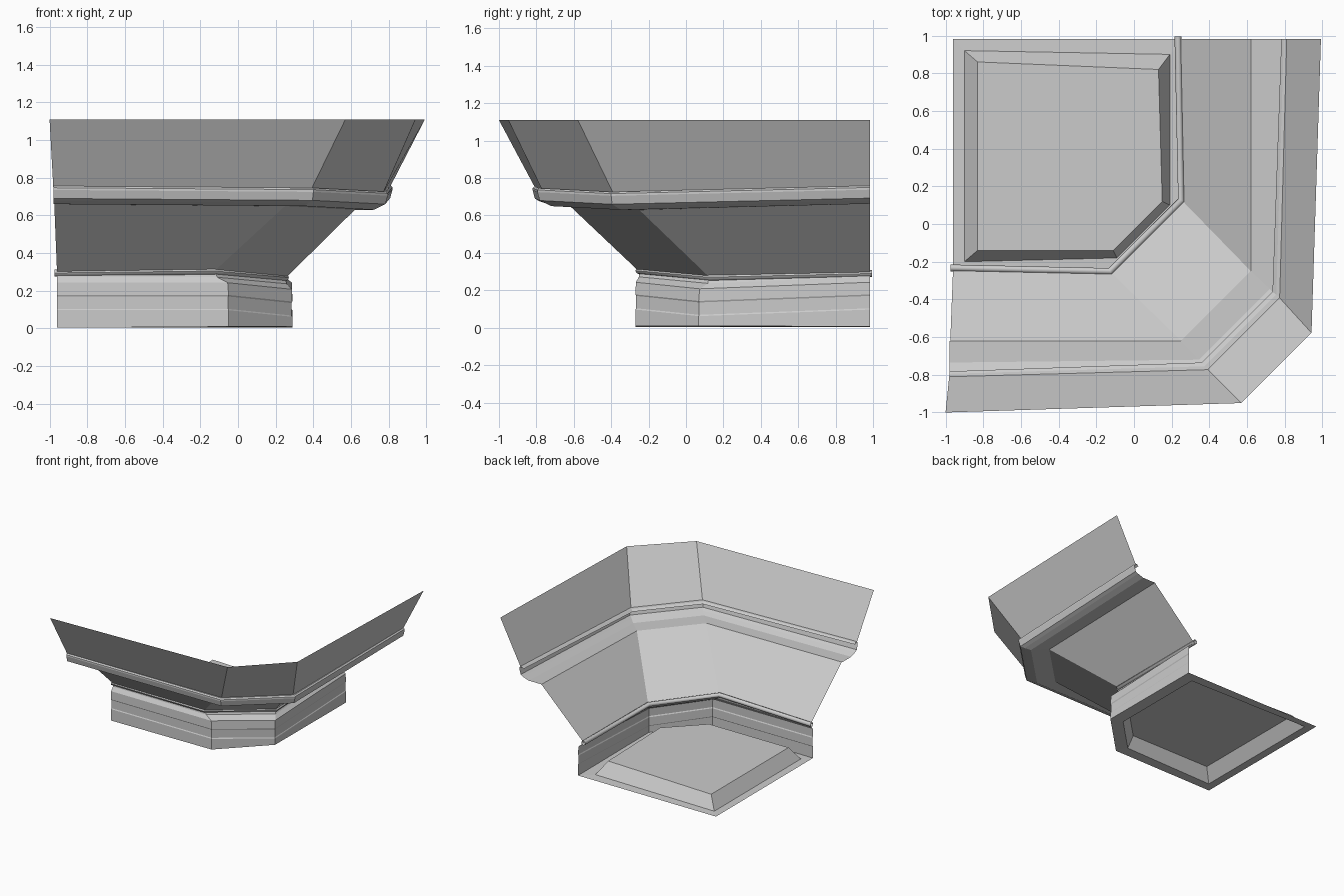
import bpy, math

if "Cube" in bpy.data.objects:
    bpy.data.objects.remove(bpy.data.objects["Cube"])


def make(name, verts, faces, smooth=False):
    me = bpy.data.meshes.new(name)
    me.from_pydata(verts, [], faces)
    me.update()
    ob = bpy.data.objects.new(name, me)
    bpy.context.collection.objects.link(ob)
    if smooth:
        bpy.ops.object.select_all(action='DESELECT')
        ob.select_set(True)
        bpy.context.view_layer.objects.active = ob
        bpy.ops.object.shade_smooth_by_angle(angle=math.radians(50))
    return ob


def row(xa, ya, xb, yb, z, tilt, shift=0.0, back=.983):
    """Front end and front corner, mirrored on the diagonal to the right arm."""
    plan = [(xa, ya), (xb, yb), (-yb + shift, -xb + shift), (-ya + shift, back)]
    return [(x, y, z + t) for (x, y), t in zip(plan, tilt)]


def sweep(name, rows, smooth=False):
    verts = [p for r in rows for p in r]
    faces = [(4*i + j, 4*i + j + 1, 4*i + j + 5, 4*i + j + 4)
             for i in range(len(rows) - 1) for j in range(3)]
    return make(name, verts, faces, smooth)


flat = (0, 0, 0, 0)
low = (0, 0, -0.035, 0)
mid = (0, 0.01, -0.025, -0.005)
high = (0, -0.01, -0.03, 0.003)

# Base band with a very shallow groove and a cove above it
bottom = row(-.96, -.27, -.05, -.27, 0, (.004, .01, .01, .006), .018)
base = [bottom]
for y, xb, z in [(-.27, -.05, .097), (-.266, -.052, .104), (-.266, -.052, .17),
                 (-.27, -.05, .178), (-.268, -.055, .243)]:
    base.append(row(-.96, y, xb, y, z, low, .018))
base.append(row(-.96, -.245, -.11, -.252, .272, low, .008))
base.append(row(-.96, -.24, -.12, -.248, .288, mid))
sweep("base_band", base)

# Floor plate with a panel pushed up into the piece
outer = [(-.96, .983, 0.004)] + bottom
rim = [(-.90, .92), (-.90, -.20), (-.09, -.18), (.19, .10), (.19, .90)]
top = [(-.83, .86), (-.83, -.14), (-.11, -.14), (.15, .12), (.13, .82)]
verts = outer + [(x, y, .008) for x, y in rim] + [(x, y, .105) for x, y in top]
faces = [(5*k + (j + 1) % 5, 5*k + j, 5*k + 5 + j, 5*k + 5 + (j + 1) % 5)
         for k in range(2) for j in range(5)]
faces.append((14, 13, 12, 11, 10))
make("floor_panel", verts, faces)

# Rounded bead above the base
bead = []
for i in range(9):
    a = -2 * math.pi * i / 8
    o = .018 * math.cos(a)
    bead.append(row(-.975, -.233 - o, -.126 + o*.4, -.252 - o,
                    .295 - .018 * math.sin(a), mid, 0, .995))
sweep("neck_bead", bead, True)

# Sloping frieze
sweep("frieze", [row(-.96, -.235, -.13, -.25, .29, mid),
                 row(-.975, -.62, .25, -.62, .66, high)])

# Soffit and projecting moulding with a small rolled lip
cornice = [(-.62, .25, -.62, .66), (-.735, .345, -.72, .66),
           (-.785, .375, -.755, .677), (-.808, .395, -.782, .69),
           (-.82, .40, -.795, .735), (-.82, .40, -.795, .747),
           (-.81, .395, -.785, .756), (-.795, .375, -.755, .754),
           (-.782, .36, -.735, .743)]
sweep("cornice_moulding",
      [row(-.98, ya, xb, yb, z, high) for ya, xb, yb, z in cornice])

# Flared top band
sweep("top_band", [row(-.98, -.805, .387, -.768, .745, high),
                   row(-1, -1, .57, -.95, 1.11, flat, -.008)])
